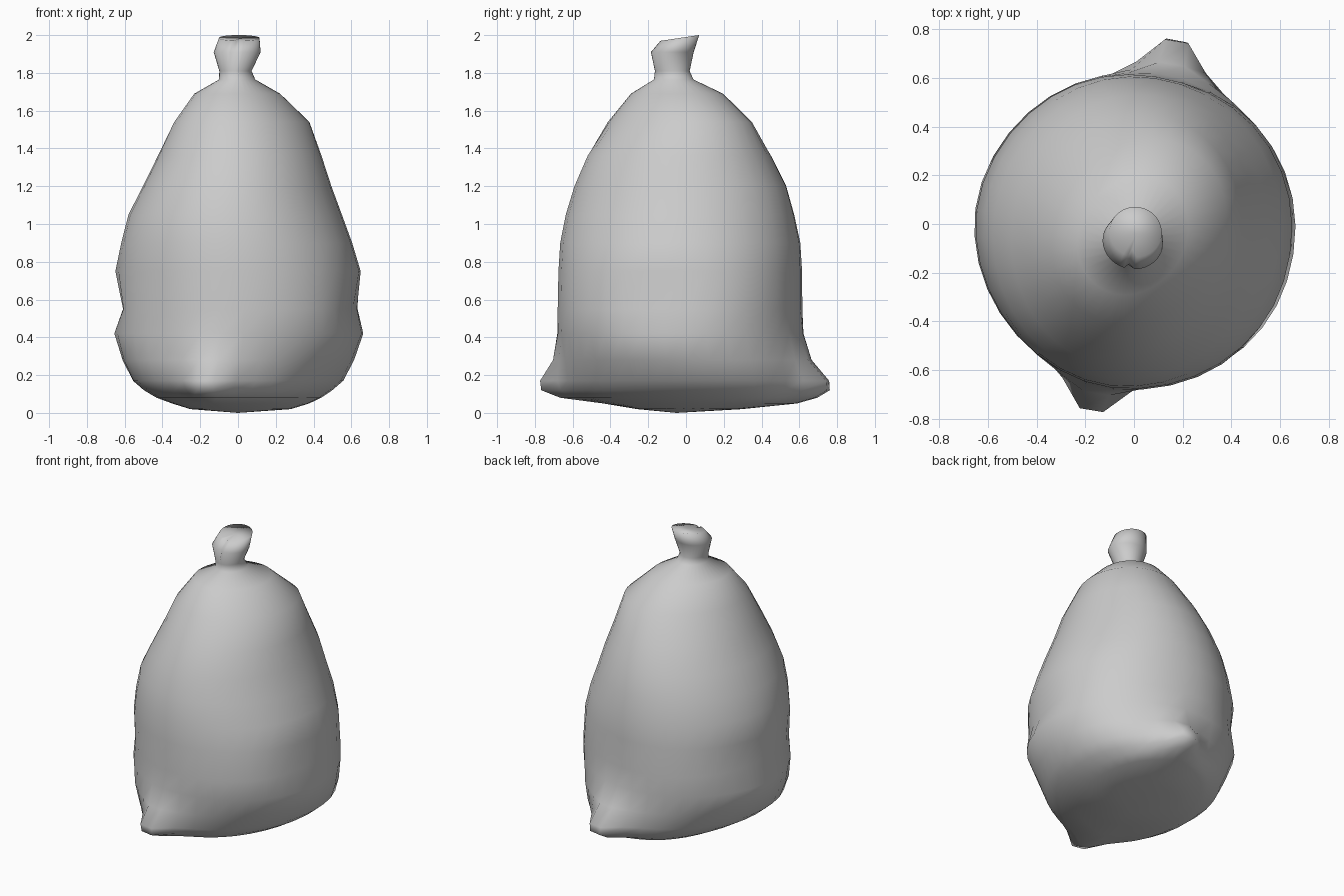
import bpy, bmesh
from math import sin, cos, pi, exp, radians

if "Cube" in bpy.data.objects:
    bpy.data.objects.remove(bpy.data.objects["Cube"])

SEGS = 36
TURN = radians(-13)      # the bottom seam runs slightly askew to the y axis

# Cross-sections: z, left x, right x, front y, back y, corner ear length
RINGS = [
    (0.02, -0.25, 0.28, -0.26, 0.30, 0.00),
    (0.05, -0.34, 0.37, -0.42, 0.57, 0.03),
    (0.08, -0.42, 0.43, -0.59, 0.62, 0.10),
    (0.12, -0.49, 0.49, -0.635, 0.63, 0.165),
    (0.17, -0.55, 0.55, -0.655, 0.64, 0.145),
    (0.28, -0.61, 0.61, -0.665, 0.625, 0.05),
    (0.42, -0.66, 0.66, -0.68, 0.615, 0.01),
    (0.55, -0.65, 0.66, -0.685, 0.61, 0.00),
    (0.75, -0.655, 0.645, -0.68, 0.61, 0.00),
    (0.90, -0.62, 0.60, -0.67, 0.605, 0.00),
    (1.05, -0.58, 0.545, -0.64, 0.575, 0.00),
    (1.20, -0.50, 0.49, -0.595, 0.535, 0.00),
    (1.36, -0.42, 0.44, -0.525, 0.455, 0.00),
    (1.54, -0.33, 0.375, -0.41, 0.345, 0.00),
    (1.69, -0.23, 0.22, -0.29, 0.195, 0.00),
    (1.765, -0.10, 0.09, -0.17, 0.04, 0.00),
    (1.81, -0.10, 0.07, -0.165, 0.02, 0.00),
    (1.91, -0.13, 0.12, -0.185, 0.04, 0.00),
    (1.985, -0.10, 0.115, -0.135, 0.07, 0.00),
]


def bell(x, width):
    return exp(-(x / width) ** 2)


def ring_points(z, x0, x1, y0, y1, ear):
    """Skewed oval with two blunt corners at the ends of the seam."""
    cx, cy = (x0 + x1) / 2, (y0 + y1) / 2
    a, b = (x1 - x0) / 2, (y1 - y0) / 2
    # the sack sags along one diagonal at the shoulder and near the floor
    skew = 0.09 * bell(z - 1.6, 0.14) + 0.035 * bell(z - 0.22, 0.12)
    drift = 0.012 * bell(z - 0.6, 0.3)
    for i in range(SEGS):
        t = 2 * pi * (i + 0.5) / SEGS
        # distance from the nearer seam end
        off = abs(abs(t - pi) - pi / 2)
        grow = ear * bell(off, 0.22)
        # fold pinched in on the left and right sides only
        pinch = 1 - 0.075 * bell(pi / 2 - off, 0.5) * bell(z - 0.55, 0.05)
        scale = 1 + skew * sin(2 * (t + TURN))
        u = a * cos(t) * pinch * scale
        v = b * sin(t) * scale + (grow if sin(t) > 0 else -grow)
        x = cx * 0.9 + u * cos(TURN) - v * sin(TURN) + drift * abs(sin(2 * t))
        y = cy + u * sin(TURN) + v * cos(TURN) + drift * abs(sin(2 * t))
        # the tied mouth tips forward
        lift = 0.15 * (y - cy) if z > 1.95 else 0
        yield x, y, z + lift


# Filled sack: loft the cross-sections and close both ends
bm = bmesh.new()
loops = [[bm.verts.new(p) for p in ring_points(*r)] for r in RINGS]
for low, high in zip(loops, loops[1:]):
    for i in range(SEGS):
        j = (i + 1) % SEGS
        bm.faces.new((low[i], low[j], high[j], high[i]))
bottom = bm.verts.new((0, -0.05, 0))
top = bm.verts.new((0.01, -0.04, 1.98))
for i in range(SEGS):
    j = (i + 1) % SEGS
    bm.faces.new((bottom, loops[0][j], loops[0][i]))
    bm.faces.new((top, loops[-1][i], loops[-1][j]))

# Small gather crease in the front of the mouth
for loop, depth in ((loops[-1], 0.03), (loops[-2], 0.02)):
    loop[SEGS * 3 // 4].co.y += depth

bmesh.ops.recalc_face_normals(bm, faces=bm.faces)
for f in bm.faces:
    f.smooth = True
mesh = bpy.data.meshes.new("tied_sack")
bm.to_mesh(mesh)
bm.free()
sack = bpy.data.objects.new("tied_sack", mesh)
bpy.context.collection.objects.link(sack)
